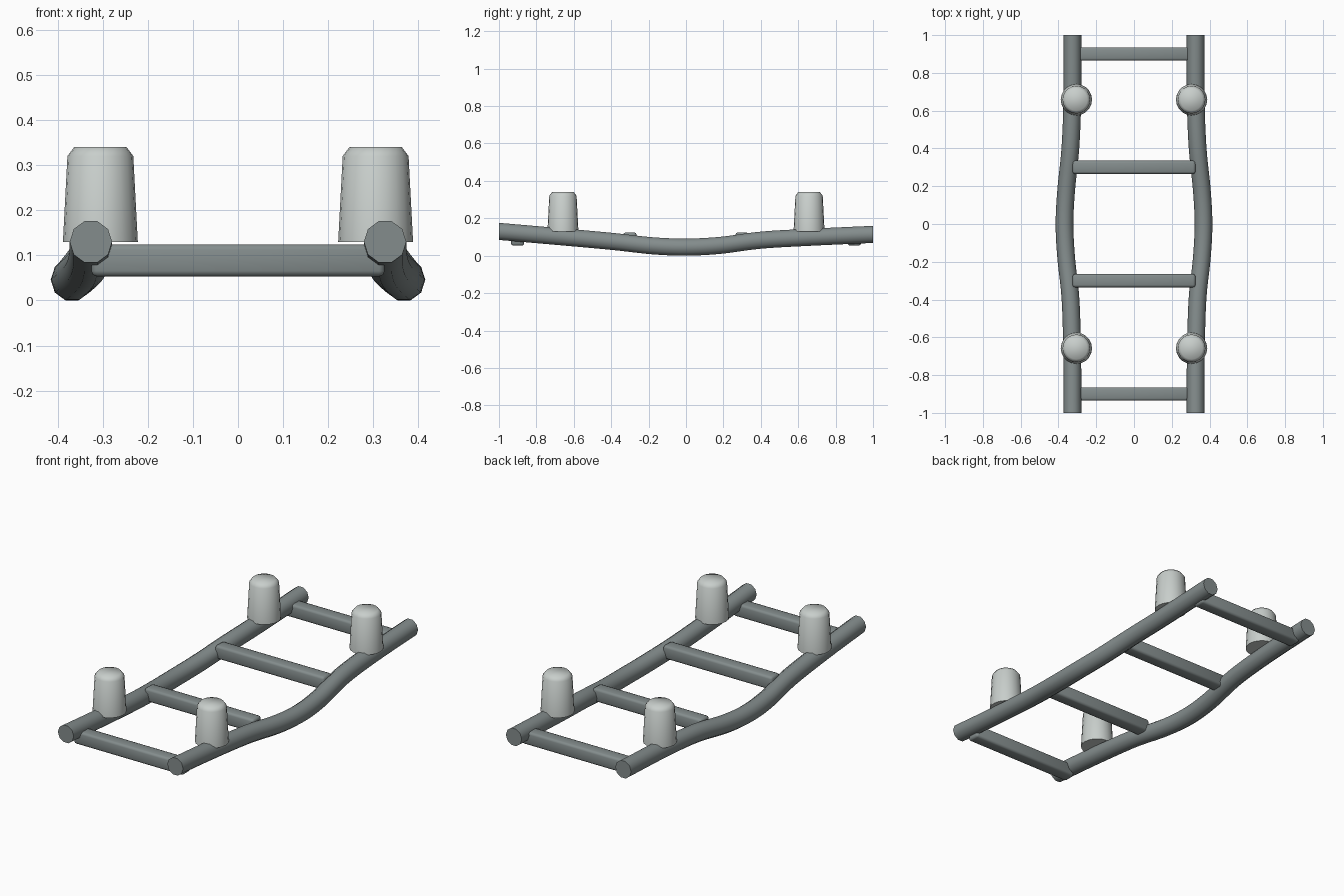
import bpy, bmesh, math
from mathutils import Vector

if "Cube" in bpy.data.objects:
    bpy.data.objects.remove(bpy.data.objects["Cube"])


def material(name, rgb):
    m = bpy.data.materials.new(name)
    m.diffuse_color = (*rgb, 1)
    m.use_nodes = True
    m.node_tree.nodes["Principled BSDF"].inputs["Base Color"].default_value = m.diffuse_color
    return m


RAIL = material("dark grey steel", (0.23, 0.265, 0.265))
POST = material("pale grey", (0.58, 0.62, 0.60))


def finish(name, bm, mat, angle):
    bmesh.ops.recalc_face_normals(bm, faces=bm.faces)
    me = bpy.data.meshes.new(name)
    bm.to_mesh(me)
    bm.free()
    me.materials.append(mat)
    ob = bpy.data.objects.new(name, me)
    bpy.context.collection.objects.link(ob)
    bpy.ops.object.select_all(action='DESELECT')
    bpy.context.view_layer.objects.active = ob
    ob.select_set(True)
    bpy.ops.object.shade_smooth_by_angle(angle=math.radians(angle))
    return ob


def loft(bm, rings):
    """Skin a list of closed rings and cap both ends."""
    loops = [[bm.verts.new(p) for p in ring] for ring in rings]
    n = len(loops[0])
    for a, b in zip(loops, loops[1:]):
        for i in range(n):
            j = (i + 1) % n
            bm.faces.new((a[i], a[j], b[j], b[i]))
    bm.faces.new(loops[0])
    bm.faces.new(loops[-1])


def smooth_path(pts, steps=5):
    """Catmull-Rom interpolation through the points."""
    p = [Vector(q) for q in pts]
    p = [2 * p[0] - p[1]] + p + [2 * p[-1] - p[-2]]
    out = []
    for a, b, c, d in zip(p, p[1:], p[2:], p[3:]):
        for s in range(steps):
            t = s / steps
            out.append(0.5 * (2 * b + (c - a) * t + (2 * a - 5 * b + 4 * c - d) * t * t
                              + (3 * b - a - 3 * c + d) * t ** 3))
    return out + [p[-2]]


# Side rails: ten-sided tubes that bow outward and dip at the middle
RAIL_PATH = [(0.326, -1, 0.13), (0.327, -0.7, 0.104), (0.336, -0.4, 0.077),
             (0.359, -0.18, 0.053), (0.368, 0, 0.046), (0.359, 0.18, 0.055),
             (0.337, 0.4, 0.083), (0.327, 0.65, 0.098), (0.326, 1, 0.114)]
for side, label in ((-1, "left"), (1, "right")):
    bm = bmesh.new()
    rings = []
    for c in smooth_path(RAIL_PATH):
        ring = []
        for k in range(10):
            a = math.tau * k / 10
            ring.append((side * c.x + 0.047 * math.cos(a), c.y, c.z + 0.048 * math.sin(a)))
        rings.append(ring)
    loft(bm, rings)
    finish(label + "_rail", bm, RAIL, 40)

# Rungs: square bars with chamfered edges
for i, y in enumerate((-0.9, -0.3, 0.3, 0.9)):
    bm = bmesh.new()
    bmesh.ops.create_cube(bm, size=1)
    for v in bm.verts:
        v.co = Vector((v.co.x * 0.65, v.co.y * 0.07 + y, v.co.z * 0.071 + 0.089))
    bmesh.ops.bevel(bm, geom=bm.edges[:], offset=0.012, segments=2, profile=0.5,
                    affect='EDGES')
    finish("rung_%d" % (i + 1), bm, RAIL, 50)

# Posts: tapered round pegs with a chamfered crown
POST_PROFILE = [(0.083, 0.13), (0.073, 0.32), (0.058, 0.34)]
for sx, lx in ((-1, "left"), (1, "right")):
    for sy, ly in ((-1, "front"), (1, "back")):
        bm = bmesh.new()
        loft(bm, [[(sx * 0.305 + r * math.cos(math.tau * k / 20),
                    sy * 0.658 + r * math.sin(math.tau * k / 20), z)
                   for k in range(20)] for r, z in POST_PROFILE])
        finish("%s_%s_post" % (ly, lx), bm, POST, 60)
